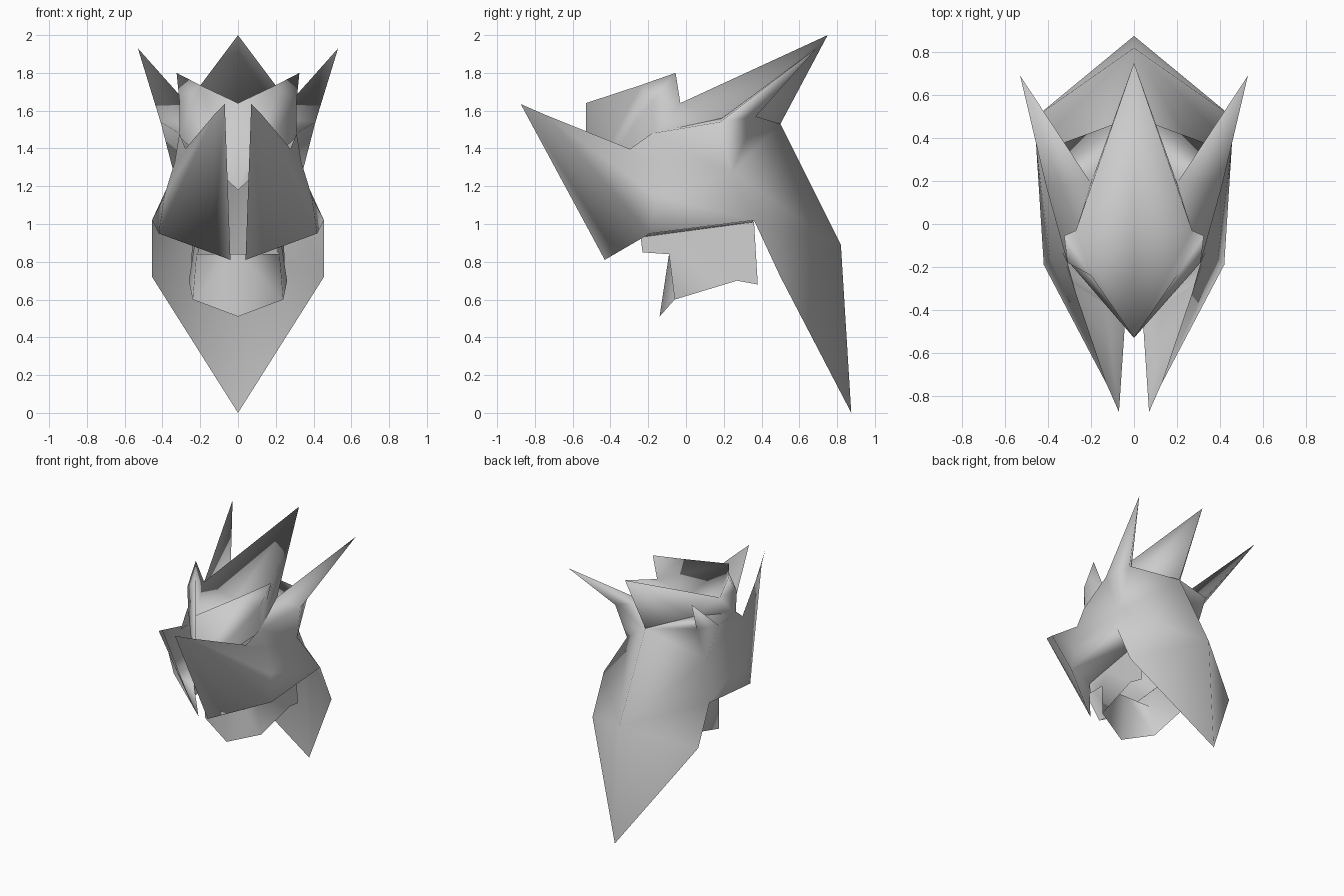
import bpy, bmesh

if "Cube" in bpy.data.objects:
    bpy.data.objects.remove(bpy.data.objects["Cube"])

steel = bpy.data.materials.new("grey steel")
steel.diffuse_color = (0.6, 0.6, 0.6, 1)
steel.use_nodes = True
steel.node_tree.nodes["Principled BSDF"].inputs["Base Color"].default_value = steel.diffuse_color


def half_part(name, points, faces):
    """Right half of a sheet part from named points, mirrored across x = 0."""
    bm = bmesh.new()
    v = {k: bm.verts.new(p) for k, p in points.items()}
    for f in faces:
        bm.faces.new([v[k] for k in f.split()])
    bmesh.ops.recalc_face_normals(bm, faces=bm.faces)
    mesh = bpy.data.meshes.new(name)
    bm.to_mesh(mesh)
    bm.free()
    mesh.materials.append(steel)
    mesh.polygons.foreach_set("use_smooth", [True] * len(mesh.polygons))
    ob = bpy.data.objects.new(name, mesh)
    bpy.context.collection.objects.link(ob)
    mirror = ob.modifiers.new("mirror", 'MIRROR')
    mirror.use_clip = True
    mirror.merge_threshold = 0.002
    return ob


# Shell: visor plates, cheeks, underside, side horns and neck guard
half_part("helmet_shell", {
    "visor_tip": (0.07, -0.875, 1.635),
    "visor_low": (0.04, -0.43, 0.81),
    "bend_top": (0.125, -0.75, 1.58),
    "bend_low": (0.13, -0.375, 0.845),
    "cheek_low": (0.42, -0.19, 0.95),
    "cheek_mid": (0.39, -0.16, 1.15),
    "visor_back": (0.335, -0.13, 1.33),
    "visor_inner": (0.27, -0.32, 1.38),
    "temple": (0.31, -0.18, 1.48),
    "horn_front": (0.41, 0.18, 1.54),
    "roof": (0.20, 0.19, 1.56),
    "horn_tip": (0.53, 0.69, 1.93),
    "horn_base": (0.35, 0.37, 1.57),
    "pinch": (0.34, 0.24, 1.27),
    "jaw_corner": (0.455, 0.36, 1.02),
    "neck_side": (0.455, 0.50, 0.72),
    "nape": (0, 0.50, 1.53),
    "neck_back": (0, 0.82, 0.89),
    "tail": (0, 0.875, 0),
    "floor_front": (0.21, -0.24, 0.93),
    "floor_back": (0.24, 0.355, 1.01),
}, [
    "visor_tip visor_low bend_low bend_top",
    "bend_top bend_low cheek_low cheek_mid",
    "bend_top cheek_mid visor_back",
    "cheek_mid cheek_low jaw_corner pinch",
    "visor_back cheek_mid pinch",
    "temple visor_back visor_inner",
    "temple visor_back pinch horn_front",
    "temple horn_front roof",
    "roof horn_front horn_tip",
    "horn_front horn_base horn_tip",
    "horn_base roof horn_tip",
    "horn_front pinch horn_base",
    "horn_base nape roof",
    "pinch nape horn_base",
    "pinch jaw_corner neck_back nape",
    "jaw_corner neck_side neck_back",
    "neck_side tail neck_back",
    "visor_low bend_low cheek_low floor_front",
    "cheek_low jaw_corner floor_back floor_front",
])

# Crown: wedge brow with pointed ears and the rear crest spike
half_part("crown", {
    "front": (0, -0.53, 1.64),
    "nose": (0, -0.53, 1.18),
    "brow_top": (0.20, -0.24, 1.735),
    "brow_side": (0.31, -0.18, 1.65),
    "brow_low": (0.31, -0.17, 1.46),
    "ear": (0.325, -0.055, 1.80),
    "notch": (0.27, -0.03, 1.64),
    "middle": (0, -0.03, 1.58),
    "crest_tip": (0, 0.75, 2.0),
    "roof": (0.20, 0.19, 1.55),
    "nape": (0, 0.50, 1.53),
}, [
    "front nose brow_low brow_side brow_top",
    "brow_top brow_side ear",
    "front brow_top notch middle",
    "brow_top ear notch",
    "middle notch crest_tip",
    "brow_side brow_low notch ear",
    "brow_low roof notch",
    "notch roof crest_tip",
    "roof nape crest_tip",
])

# Jaw: chin plate, side walls and small front flaps
half_part("jaw_guard", {
    "chin": (0, -0.14, 0.51),
    "lip": (0, -0.09, 0.84),
    "chin_side": (0.24, -0.06, 0.60),
    "lip_side": (0.22, -0.09, 0.84),
    "flap_low": (0.21, -0.23, 0.85),
    "flap_top": (0.21, -0.24, 0.93),
    "wall_low": (0.26, 0.27, 0.70),
    "back_low": (0.25, 0.38, 0.68),
    "back_top": (0.24, 0.36, 1.01),
    "wall_top": (0.22, -0.05, 0.96),
}, [
    "lip chin chin_side lip_side",
    "lip_side flap_low flap_top wall_top",
    "lip_side chin_side wall_low wall_top",
    "wall_top wall_low back_low back_top",
])
